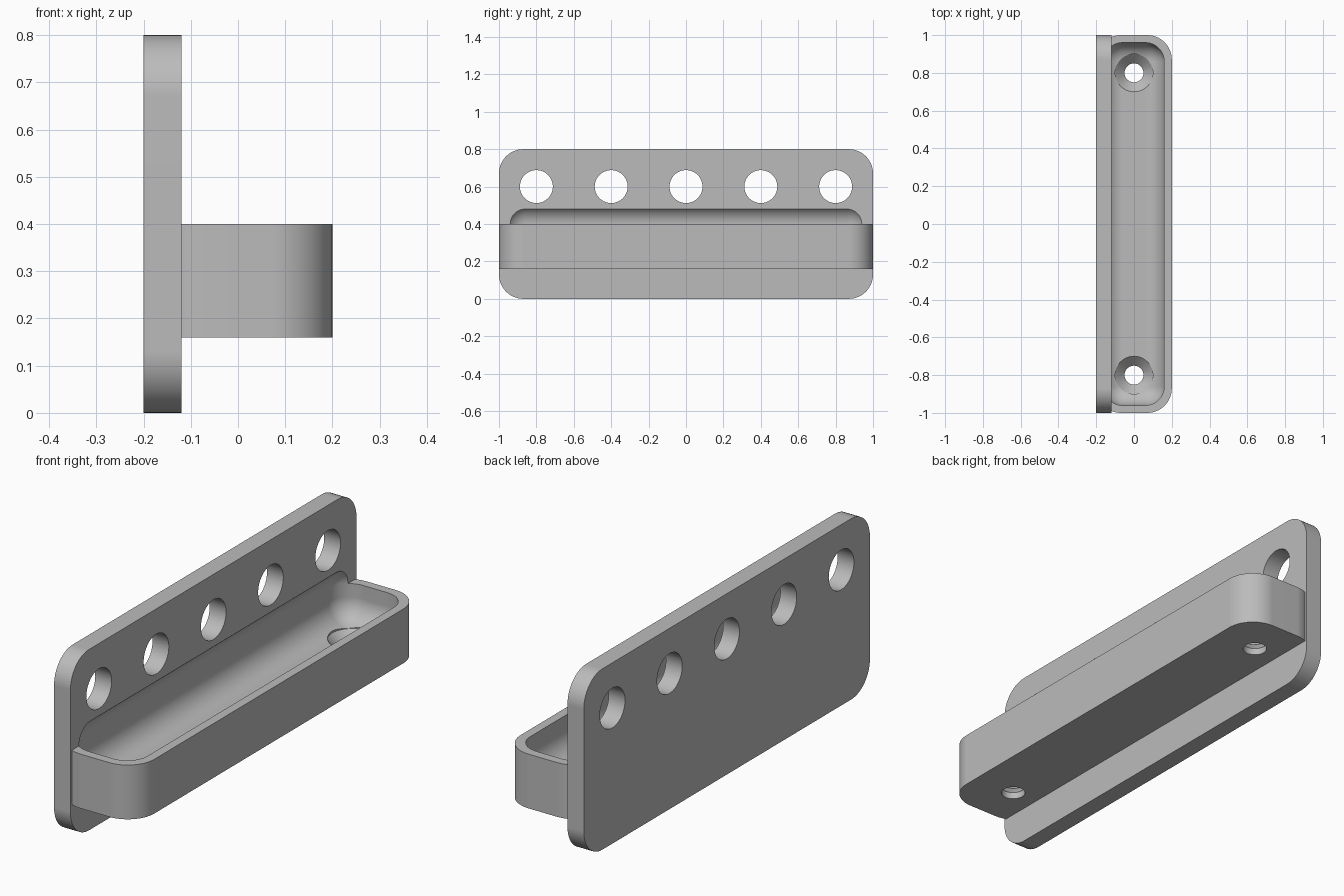
import bpy, bmesh, math
from mathutils import Matrix, Vector

cube = bpy.data.objects.get("Cube")
if cube:
    bpy.data.objects.remove(cube, do_unlink=True)

# Single plain material
grey = bpy.data.materials.new("light_grey")
grey.use_nodes = True
colour = (0.5, 0.5, 0.5, 1)
grey.diffuse_color = colour
grey.node_tree.nodes["Principled BSDF"].inputs["Base Color"].default_value = colour


def finish(name, bm):
    bmesh.ops.recalc_face_normals(bm, faces=bm.faces[:])
    mesh = bpy.data.meshes.new(name)
    bm.to_mesh(mesh)
    bm.free()
    mesh.materials.append(grey)
    obj = bpy.data.objects.new(name, mesh)
    bpy.context.collection.objects.link(obj)
    return obj


def rounded_box(name, low, high, radius, axis=None):
    """Box with rounded edges: those along one axis, or all of them."""
    low, high = Vector(low), Vector(high)
    bm = bmesh.new()
    bmesh.ops.create_cube(bm, size=1)
    for v in bm.verts:
        v.co = Vector((low[i] + high[i]) / 2 + v.co[i] * (high[i] - low[i]) for i in range(3))
    edges = [e for e in bm.edges if axis is None
             or abs((e.verts[0].co - e.verts[1].co).normalized()[axis]) > 0.9]
    bmesh.ops.bevel(bm, geom=edges, offset=radius, segments=14, profile=0.5,
                    affect='EDGES', clamp_overlap=True)
    return finish(name, bm)


def cone(name, centre, r1, r2, depth, rotation=None):
    bm = bmesh.new()
    matrix = Matrix.Translation(centre) @ (rotation or Matrix())
    bmesh.ops.create_cone(bm, cap_ends=True, segments=64, radius1=r1, radius2=r2,
                          depth=depth, matrix=matrix)
    return finish(name, bm)


def combine(target, tool, operation):
    tool.hide_render = True
    mod = target.modifiers.new("combine", 'BOOLEAN')
    mod.operation, mod.solver, mod.object = operation, 'EXACT', tool
    bpy.context.view_layer.objects.active = target
    bpy.ops.object.modifier_apply(modifier=mod.name)
    bpy.data.objects.remove(tool, do_unlink=True)


# Upright back plate joined to the tray block
rack = rounded_box("rack_body", (-0.2, -1, 0), (-0.12, 1, 0.8), 0.13, axis=0)
tray = rounded_box("tray_block", (-0.199, -1, 0.16), (0.2, 1, 0.4), 0.13, axis=2)
combine(rack, tray, 'UNION')

# Round-edged tray hollow, which also scoops into the plate
hollow = rounded_box("tray_hollow", (-0.16, -0.96, 0.24), (0.16, 0.96, 0.5), 0.1)
combine(rack, hollow, 'DIFFERENCE')

# Row of holes through the plate
sideways = Matrix.Rotation(math.pi / 2, 4, 'Y')
for i in range(-2, 3):
    hole = cone("plate_hole", (-0.16, 0.4 * i, 0.6), 0.088, 0.088, 0.3, sideways)
    combine(rack, hole, 'DIFFERENCE')

# Countersunk screw holes in the tray floor
for y in (-0.8, 0.8):
    for r1, r2, bottom, top in ((0.05, 0.05, 0.1, 0.3), (0.05, 0.1, 0.19, 0.24),
                                (0.1, 0.1, 0.24, 0.3)):
        cutter = cone("screw_hole", (0, y, (bottom + top) / 2), r1, r2, top - bottom)
        combine(rack, cutter, 'DIFFERENCE')

# Smooth curves, crisp edges
bpy.ops.object.select_all(action='DESELECT')
rack.select_set(True)
bpy.context.view_layer.objects.active = rack
bpy.ops.object.shade_smooth_by_angle(angle=math.radians(30))
weighted = rack.modifiers.new("even_shading", 'WEIGHTED_NORMAL')
weighted.keep_sharp = True
